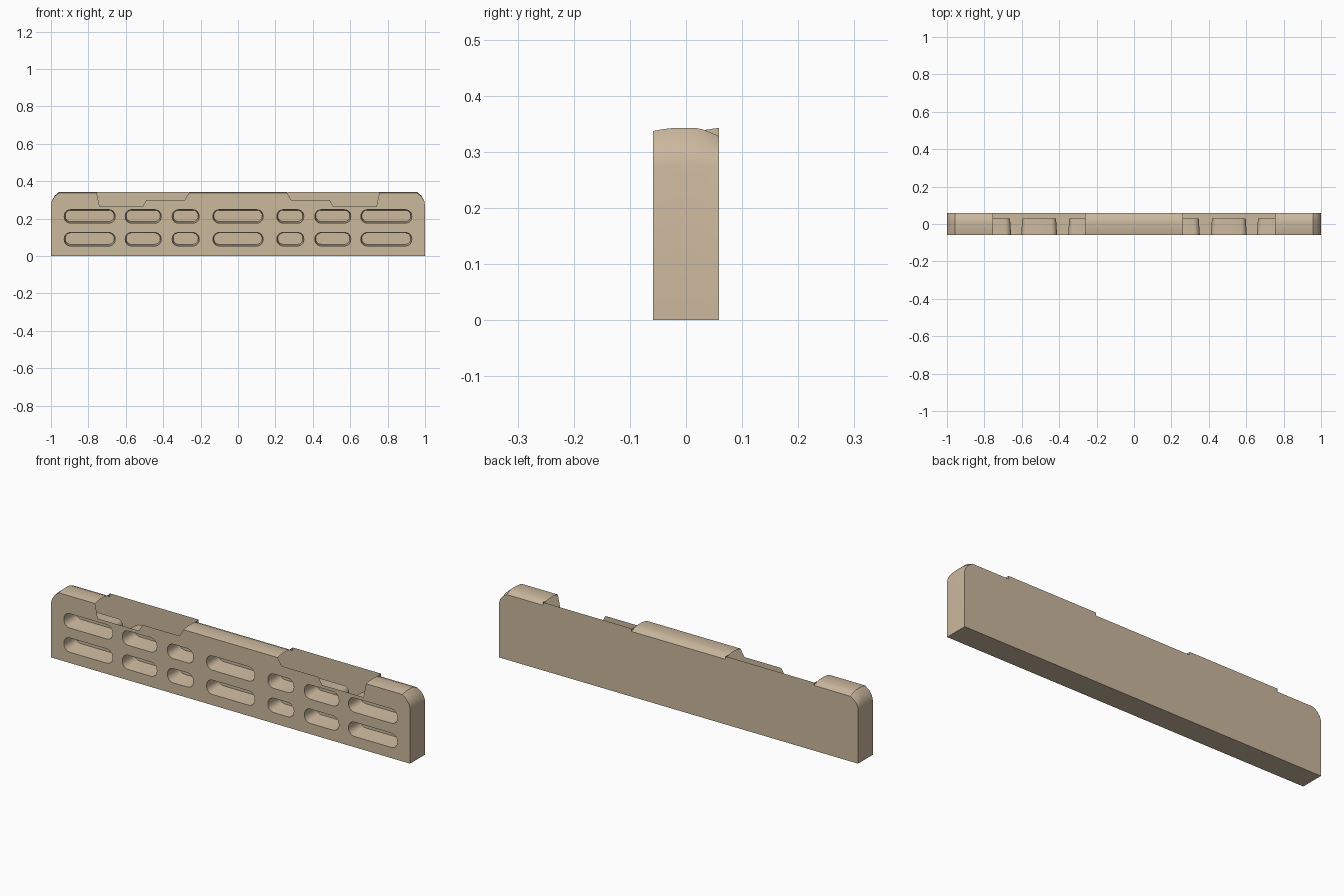
import bpy, bmesh, math
from mathutils import Vector

cube = bpy.data.objects.get("Cube")
if cube:
    bpy.data.objects.remove(cube, do_unlink=True)

FRONT, BACK, TOP = -0.059, 0.059, 0.343
NOTCH_IN, NOTCH_OUT = 0.262, 0.755
POCKET_BACK = 0.03

tan = bpy.data.materials.new("warm_tan")
tan.use_nodes = True
colour = (0.60, 0.48, 0.34, 1.0)
tan.diffuse_color = colour
node = next(n for n in tan.node_tree.nodes if n.type == "BSDF_PRINCIPLED")
node.inputs["Base Color"].default_value = colour
node.inputs["Roughness"].default_value = 0.7


def finish(name, bm, facing, smooth=False):
    """Turn every face to agree with facing(centre), then make the object."""
    bm.normal_update()
    for f in bm.faces:
        if f.normal.dot(facing(f.calc_center_median())) < 0:
            f.normal_flip()
    mesh = bpy.data.meshes.new(name)
    bm.to_mesh(mesh)
    bm.free()
    mesh.materials.append(tan)
    obj = bpy.data.objects.new(name, mesh)
    bpy.context.collection.objects.link(obj)
    if smooth:
        bpy.ops.object.select_all(action="DESELECT")
        obj.select_set(True)
        bpy.context.view_layer.objects.active = obj
        bpy.ops.object.shade_smooth_by_angle(angle=math.radians(30))
    return obj


def mirrored(half):
    """Close a right-hand outline with its mirror image."""
    return half + [(-x, z) for x, z in reversed(half)]


def rounded_slot(cx, cz, hw, hh, r, steps=5):
    pts = []
    for corner, (sx, sz) in enumerate([(1, 1), (-1, 1), (-1, -1), (1, -1)]):
        for i in range(steps + 1):
            a = math.pi / 2 * (corner + i / steps)
            pts.append((cx + sx * (hw - r) + r * math.cos(a),
                        cz + sz * (hh - r) + r * math.sin(a)))
    return pts


def flat_panel(name, outlines, y, side):
    """Fill nested outlines as one flat plate in the xz plane."""
    curve = bpy.data.curves.new(name + "_outline", "CURVE")
    curve.dimensions = "2D"
    curve.fill_mode = "BOTH"
    for pts in outlines:
        s = curve.splines.new("POLY")
        s.points.add(len(pts) - 1)
        for p, (x, z) in zip(s.points, pts):
            p.co = (x, z, 0, 1)
        s.use_cyclic_u = True
    tmp = bpy.data.objects.new(name + "_outline", curve)
    bpy.context.collection.objects.link(tmp)
    graph = bpy.context.evaluated_depsgraph_get()
    mesh = bpy.data.meshes.new_from_object(tmp.evaluated_get(graph))
    bm = bmesh.new()
    bm.from_mesh(mesh)
    bpy.data.objects.remove(tmp, do_unlink=True)
    bpy.data.meshes.remove(mesh)
    for v in bm.verts:
        v.co = (v.co.x, y, v.co.y)
    return finish(name, bm, lambda c: Vector((0, side, 0)))


# Cross-section of the crowned top: depth and drop below the crest
crown = [(FRONT, 0.006), (-0.045, 0.003), (-0.02, 0.0), (0.015, 0.0),
         (0.03, 0.003), (0.045, 0.009), (BACK, 0.015)]
shoulder = [(1, 0), (1, 0.275), (0.995, 0.298), (0.98, 0.323), (0.957, TOP)]


def lowered(pts, drop):
    return [(x, z - drop * min(1, max(0, (z - 0.275) / 0.068))) for x, z in pts]


# Slots: two rows, mirrored about the middle
slots = []
for cz in (0.09, 0.212):
    for cx, hw in [(0, 0.134), (0.28, 0.072), (0.507, 0.096), (0.793, 0.136)]:
        for s in ((1, -1) if cx else (1,)):
            slots.append((s * cx, cz, hw))

# Front panel with stepped notches and slot openings
front_half = lowered(shoulder + [(NOTCH_OUT, TOP)], crown[0][1])
front_half += [(0.74, 0.265), (0.51, 0.265), (0.49, 0.30), (0.285, 0.30)]
front_half += lowered([(NOTCH_IN, TOP)], crown[0][1])
openings = [rounded_slot(cx, cz, hw, 0.036, 0.033) for cx, cz, hw in slots]
flat_panel("front_panel", [mirrored(front_half)] + openings, FRONT, -1)

# Back panel, standing taller behind the notches
back_half = lowered(shoulder + [(NOTCH_OUT, TOP)], crown[-1][1])
back_half += [(NOTCH_OUT - 0.002, TOP), (NOTCH_IN + 0.002, TOP)]
back_half += lowered([(NOTCH_IN, TOP)], crown[-1][1])
flat_panel("back_panel", [mirrored(back_half)], BACK, 1)

# Outer wall: bottom, ends and crowned top, open over the notches
bm = bmesh.new()
ring = mirrored(shoulder + [(NOTCH_OUT, TOP), (NOTCH_IN, TOP)])
rows = [[bm.verts.new((x, y, z)) for x, z in lowered(ring, drop)]
        for y, drop in crown]
n = len(ring)
for a, b in zip(rows, rows[1:]):
    for i in range(n):
        j = (i + 1) % n
        mid = abs(ring[i][0] + ring[j][0]) / 2
        over_notch = ring[i][1] == ring[j][1] == TOP and NOTCH_IN < mid < NOTCH_OUT
        if not over_notch:
            bm.faces.new((a[i], a[j], b[j], b[i]))
# Small gussets joining the crown to the taller back wall
for x in (NOTCH_IN, NOTCH_OUT, -NOTCH_IN, -NOTCH_OUT):
    bm.faces.new([bm.verts.new((x, y, z)) for y, z in
                  [(0.033, TOP - 0.004), (BACK, TOP), (BACK, TOP - 0.015),
                   (0.045, TOP - 0.009)]])
finish("outer_wall", bm, lambda c: c - Vector((0, c.y, 0.15)), smooth=True)

# Slot pockets: tapered walls closed by a flat end
for k, (cx, cz, hw) in enumerate(slots):
    bm = bmesh.new()
    inner = rounded_slot(cx, cz + 0.003, hw - 0.006, 0.030, 0.027)
    a = [bm.verts.new((x, FRONT, z)) for x, z in openings[k]]
    b = [bm.verts.new((x, POCKET_BACK, z)) for x, z in inner]
    for i in range(len(a)):
        j = (i + 1) % len(a)
        bm.faces.new((a[i], a[j], b[j], b[i]))
    bm.faces.new(b)
    axis = Vector((cx, FRONT, cz))
    finish(f"slot_pocket_{k + 1}", bm, lambda c: axis - c, smooth=True)
